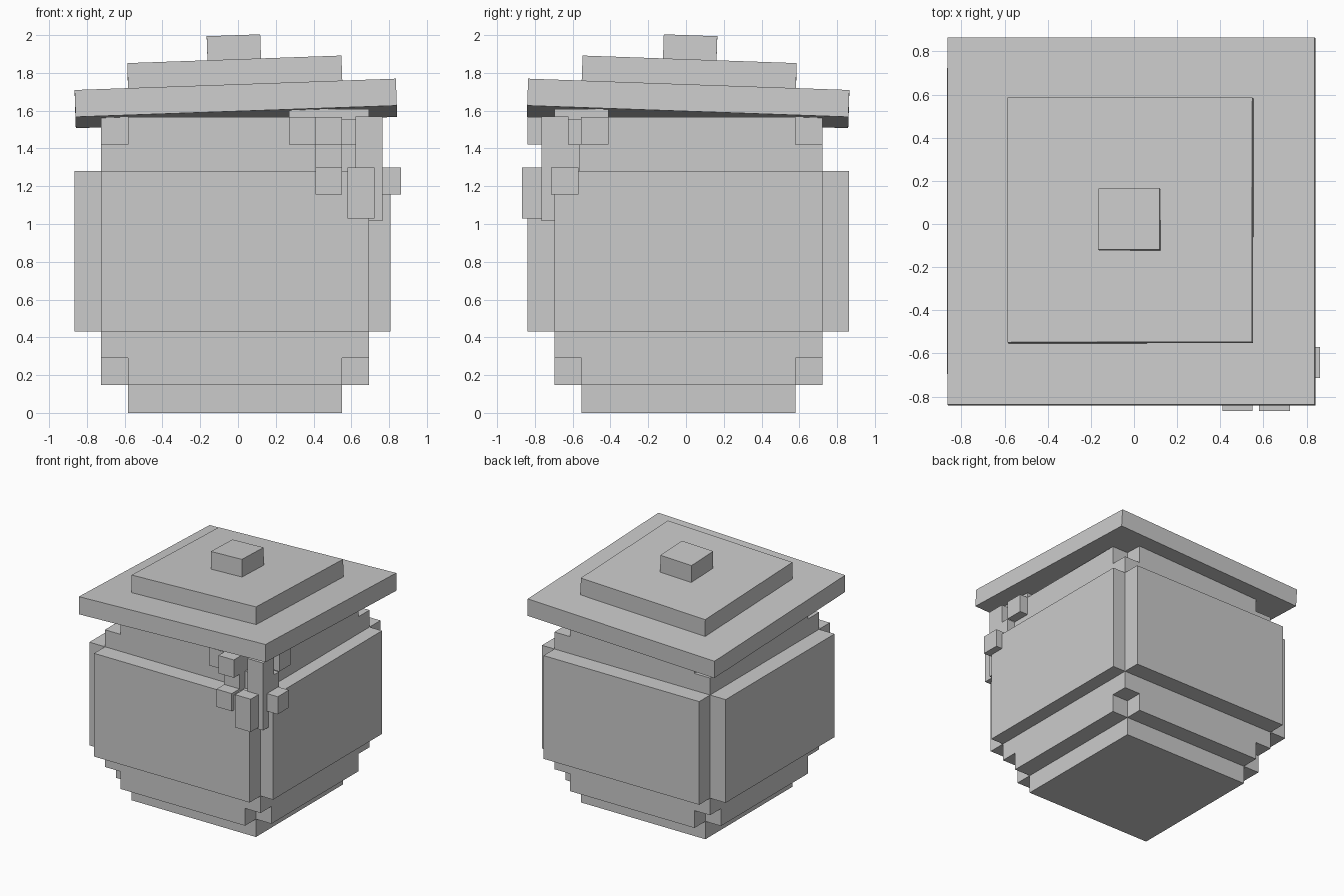
import bpy
from mathutils import Matrix, Vector

old = bpy.data.objects.get("Cube")
if old:
    bpy.data.objects.remove(old, do_unlink=True)

gray = bpy.data.materials.new("plain_gray")
gray.use_nodes = True
COLOUR = (0.6, 0.6, 0.6, 1)
gray.diffuse_color = COLOUR
gray.node_tree.nodes["Principled BSDF"].inputs["Base Color"].default_value = COLOUR

FACES = [(0, 2, 3, 1), (4, 5, 7, 6), (0, 1, 5, 4), (2, 6, 7, 3), (0, 4, 6, 2), (1, 3, 7, 5)]


def box(name, x, y, z, matrix=None):
    """Axis-aligned box given by its (low, high) range on each axis."""
    mesh = bpy.data.meshes.new(name)
    verts = [Vector((i, j, k)) for k in z for j in y for i in x]
    mesh.from_pydata(verts, [], FACES)
    mesh.materials.append(gray)
    obj = bpy.data.objects.new(name, mesh)
    bpy.context.collection.objects.link(obj)
    if matrix is not None:
        mesh.transform(matrix)
    return obj


# Body: stacked square steps, centred slightly off the axis
U = 0.1418
CX, CY = -0.016, 0.013


def span(c, units):
    return (c - units * U / 2, c + units * U / 2)


base, core, wide = 8, 10, 12
box("foot", span(CX, base), span(CY, base), (0, 0.15))
box("core", span(CX, core), span(CY, core), (0.29, 1.42))
for level, z in (("lower", (0.147, 0.3)), ("upper", (1.41, 1.567))):
    box(level + "_step_across", span(CX, core), span(CY, base), z)
    box(level + "_step_along", span(CX, base), span(CY, core), z)

# Side panels, the left one a little thinner
panel_z = (0.43, 1.28)
box("panel_front_back", span(CX, core), span(CY, wide), panel_z)
box("panel_left_right", (span(CX, wide)[0], 0.807), span(CY, core), panel_z)

# Tilted lid: slab, tier and knob
SLOPE = 0.0353
normal = Vector((-SLOPE, SLOPE, 1)).normalized()
tilt = Matrix.Translation((-0.009, 0.009, 1.567)) @ \
    Vector((0, 0, 1)).rotation_difference(normal).to_matrix().to_4x4()
for i, (name, units) in enumerate((("lid_slab", wide), ("lid_tier", base), ("lid_knob", 2))):
    box(name, span(0, units), span(0, units), (i * 0.1425, (i + 1) * 0.1425), tilt)

# Overflow spilling from under the lid at the front left corner
box("spill_cap", (0.27, 0.693), (-0.697, -0.41), (1.55, 1.61))
box("spill_front_lip", (0.27, 0.55), (-0.765, -0.65), (1.42, 1.567))
box("spill_front_run", (0.41, 0.55), (-0.765, -0.65), (1.28, 1.43))
box("spill_front_blob", (0.41, 0.55), (-0.84, -0.7), (1.42, 1.567))
box("spill_front_drop", (0.41, 0.55), (-0.867, -0.725), (1.155, 1.3))
box("spill_corner_run", (0.622, 0.765), (-0.765, -0.622), (1.015, 1.57))
box("spill_corner_drop", (0.58, 0.723), (-0.867, -0.755), (1.03, 1.3))
box("spill_side_lip", (0.65, 0.765), (-0.555, -0.41), (1.42, 1.567))
box("spill_side_run", (0.65, 0.765), (-0.765, -0.56), (1.27, 1.42))
box("spill_side_drop", (0.755, 0.863), (-0.715, -0.57), (1.155, 1.3))
